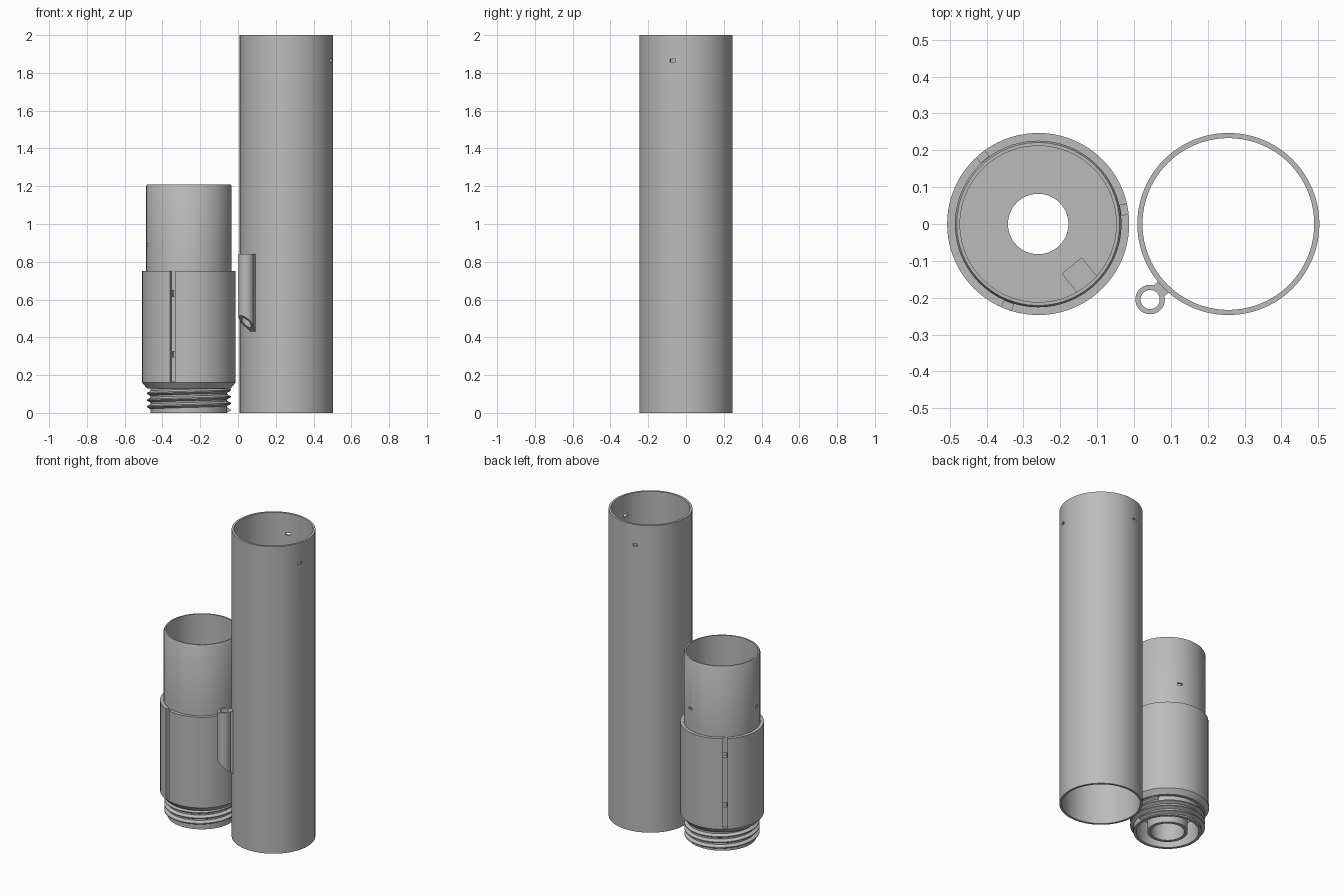
import bpy, bmesh, math
from mathutils import Vector, Matrix

if "Cube" in bpy.data.objects:
    bpy.data.objects.remove(bpy.data.objects["Cube"])

SEG = 96
TUBE_X, MOUNT_X = 0.256, -0.26

grey = bpy.data.materials.new("plastic_grey")
grey.diffuse_color = (0.5, 0.5, 0.5, 1)
grey.use_nodes = True
grey.node_tree.nodes["Principled BSDF"].inputs["Base Color"].default_value = grey.diffuse_color


def make(name, bm):
    bmesh.ops.recalc_face_normals(bm, faces=bm.faces[:])
    me = bpy.data.meshes.new(name)
    bm.to_mesh(me)
    bm.free()
    me.materials.append(grey)
    ob = bpy.data.objects.new(name, me)
    bpy.context.collection.objects.link(ob)
    return ob


def bridge(bm, rings, closed):
    """Quads between successive vertex loops; closed joins last to first."""
    n = len(rings[0])
    for i in range(len(rings) if closed else len(rings) - 1):
        a, b = rings[i], rings[(i + 1) % len(rings)]
        for j in range(n):
            k = (j + 1) % n
            bm.faces.new((a[j], a[k], b[k], b[j]))


def lathe(name, profile, cx):
    """Revolve a closed (radius, z) profile."""
    bm = bmesh.new()
    rings = []
    for i in range(SEG):
        a = 2 * math.pi * i / SEG
        rings.append([bm.verts.new((cx + r * math.cos(a), r * math.sin(a), z))
                      for r, z in profile])
    bridge(bm, rings, True)
    return make(name, bm)


def add_box(bm, cx, deg, r0, r1, width, z0, z1):
    """Box lying along a radius at the given angle."""
    m = (Matrix.Translation((cx, 0, 0)) @ Matrix.Rotation(math.radians(deg), 4, 'Z')
         @ Matrix.Translation(((r0 + r1) / 2, 0, (z0 + z1) / 2))
         @ Matrix.Diagonal((r1 - r0, width, z1 - z0, 1)))
    return bmesh.ops.create_cube(bm, size=1, matrix=m)["verts"]


def cut(ob, boxes):
    bm = bmesh.new()
    for b in boxes:
        add_box(bm, *b)
    cutter = make("cutter", bm)
    cutter.hide_render = True
    mod = ob.modifiers.new("cut", 'BOOLEAN')
    mod.operation, mod.solver, mod.object = 'DIFFERENCE', 'EXACT', cutter
    bpy.context.view_layer.objects.active = ob
    bpy.ops.object.modifier_apply(modifier=mod.name)
    bpy.data.objects.remove(cutter)


# Tall body tube with two pin holes near the top
tube = lathe("body_tube", [(0.247, 0), (0.247, 2), (0.233, 2), (0.233, 0)], TUBE_X)
cut(tube, [(TUBE_X, d, 0.2, 0.3, 0.03, 1.858, 1.874) for d in (-16.5, 103.5)])

# Stepped mount: threaded neck, slotted sleeve, coupler, floor and inner tube
mount = lathe("mount_body", [
    (0.185, 0), (0.203, 0), (0.203, 0.13), (0.222, 0.13), (0.247, 0.16), (0.247, 0.75),
    (0.226, 0.75), (0.226, 1.2), (0.221, 1.21), (0.212, 1.21), (0.212, 0.75),
    (0.082, 0.75), (0.082, 0.72), (0.1, 0.72), (0.1, 0), (0.12, 0), (0.12, 0.72),
    (0.2, 0.72), (0.2, 0.16), (0.185, 0.145)], MOUNT_X)
slots = (9.5, 129.5, 249.5)
cut(mount, [(MOUNT_X, d, 0.227, 0.3, 0.028, 0.165, 0.8) for d in slots])
cut(mount, [(MOUNT_X, d, 0.19, 0.26, 0.022, z, z + 0.03) for d in slots for z in (0.295, 0.617)])
cut(mount, [(MOUNT_X, d, 0.19, 0.26, 0.03, 0.882, 0.898) for d in (69, 189)])

# Anchor block on the mount floor against the coupler wall
bm = bmesh.new()
add_box(bm, MOUNT_X, -51, 0.145, 0.214, 0.07, 0.74, 0.9)
make("anchor_block", bm)

# Helical thread ridge around the neck
bm = bmesh.new()
rings, turns, pitch = [], 3.1, 0.035
steps = int(turns * 72)
for i in range(steps + 1):
    a = 2 * math.pi * i / 72
    z = 0.0155 + pitch * i / 72
    rings.append([bm.verts.new((MOUNT_X + r * math.cos(a), r * math.sin(a), z + dz))
                  for r, dz in ((0.2, -0.015), (0.222, -0.003), (0.222, 0.003), (0.2, 0.015))])
bridge(bm, rings, False)
bm.faces.new(rings[0])
bm.faces.new(rings[-1])
make("thread_ridge", bm)

# Guide lug: small tube with a slanted lower end, joined by a web
LUG_DEG = 224
out = Vector((math.cos(math.radians(LUG_DEG)), math.sin(math.radians(LUG_DEG)), 0))
axis = Vector((TUBE_X, 0, 0))


def slant(p):
    return 0.435 + 0.95 * ((p - axis).dot(out) - 0.25)


bm = bmesh.new()
centre = axis + out * 0.295
rings = []
for i in range(40):
    a = 2 * math.pi * i / 40
    d = Vector((math.cos(a), math.sin(a), 0))
    po, pi_ = centre + d * 0.04, centre + d * 0.026
    pts = [(po, slant(po)), (po, 0.84), (pi_, 0.84), (pi_, slant(pi_))]
    rings.append([bm.verts.new((p.x, p.y, z)) for p, z in pts])
bridge(bm, rings, True)
make("guide_lug", bm)

bm = bmesh.new()
for v in add_box(bm, TUBE_X, LUG_DEG, 0.24, 0.266, 0.042, 0.4, 0.84):
    if v.co.z < 0.6:
        v.co.z = slant(v.co)
make("lug_web", bm)

# Smooth shading with crisp edges
for ob in bpy.context.collection.objects:
    ob.select_set(True)
    bpy.context.view_layer.objects.active = ob
bpy.ops.object.shade_smooth_by_angle(angle=math.radians(30))
